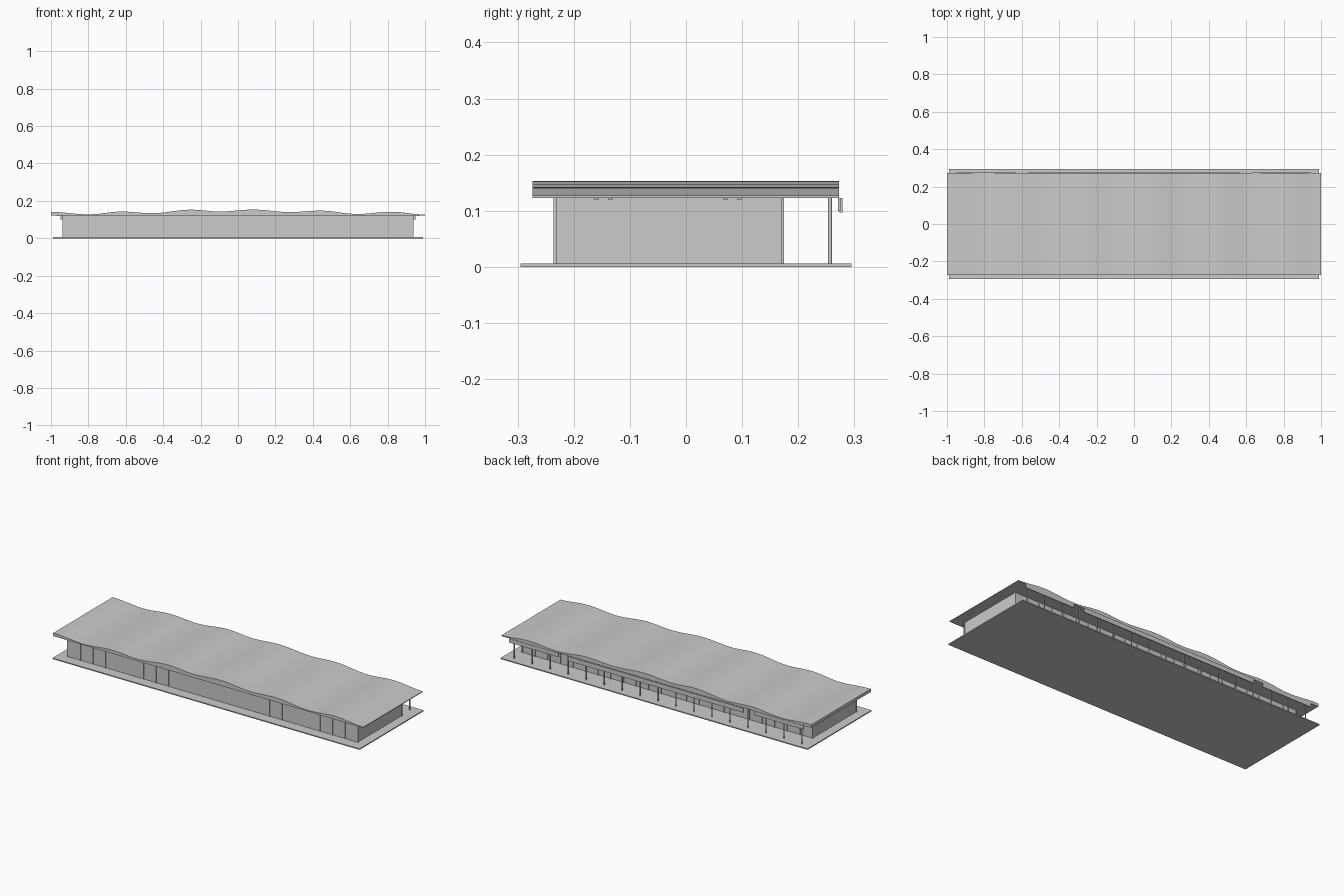
import bpy, bmesh, math

if "Cube" in bpy.data.objects:
    bpy.data.objects.remove(bpy.data.objects["Cube"], do_unlink=True)

grey = bpy.data.materials.new("light grey")
grey.use_nodes = True
colour = (0.6, 0.6, 0.6, 1)
grey.diffuse_color = colour
grey.node_tree.nodes["Principled BSDF"].inputs["Base Color"].default_value = colour


def finish(name, bm):
    bmesh.ops.recalc_face_normals(bm, faces=bm.faces[:])
    mesh = bpy.data.meshes.new(name)
    bm.to_mesh(mesh)
    bm.free()
    mesh.materials.append(grey)
    ob = bpy.data.objects.new(name, mesh)
    bpy.context.collection.objects.link(ob)
    return ob


def box(name, x0, x1, y0, y1, z0, z1):
    bm = bmesh.new()
    bmesh.ops.create_cube(bm, size=1)
    for v in bm.verts:
        v.co.x = x1 if v.co.x > 0 else x0
        v.co.y = y1 if v.co.y > 0 else y0
        v.co.z = z1 if v.co.z > 0 else z0
    return finish(name, bm)


def cylinder(name, x, y, z0, z1, radius):
    bm = bmesh.new()
    bmesh.ops.create_cone(bm, cap_ends=True, segments=12, radius1=radius,
                          radius2=radius, depth=z1 - z0)
    bmesh.ops.translate(bm, verts=bm.verts, vec=(x, y, (z0 + z1) / 2))
    return finish(name, bm)


FLOOR, EAVES = 0.006, 0.123

# Ground slab and main hall
box("floor_slab", -0.99, 0.99, -0.295, 0.295, 0, FLOOR)
box("hall", -0.935, 0.935, -0.233, 0.171, FLOOR, EAVES)

# Roof: flat underside with a wavy top, eased between crests and troughs
crests = [(-1, .141), (-.8, .128), (-.62, .143), (-.46, .134), (-.25, .153),
          (-.1, .143), (.08, .1535), (.28, .14), (.44, .148), (.64, .13),
          (.82, .142), (1, .127)]


def roof_height(x):
    for (xa, za), (xb, zb) in zip(crests, crests[1:]):
        if x <= xb:
            t = (x - xa) / (xb - xa)
            return za + (zb - za) * (1 - math.cos(math.pi * t)) / 2
    return crests[-1][1]


bm = bmesh.new()
steps = 100
profile = [(-1, EAVES)]
profile += [(-1 + 2 * i / steps, roof_height(-1 + 2 * i / steps)) for i in range(steps + 1)]
profile += [(1, EAVES)]
front = [bm.verts.new((x, -0.274, z)) for x, z in profile]
back = [bm.verts.new((x, 0.273, z)) for x, z in profile]
bm.faces.new(front)
bm.faces.new(back)
for i in range(len(profile)):
    j = (i + 1) % len(profile)
    bm.faces.new((front[i], front[j], back[j], back[i]))
roof = finish("wavy_roof", bm)
bpy.ops.object.select_all(action="DESELECT")
roof.select_set(True)
bpy.context.view_layer.objects.active = roof
bpy.ops.object.shade_smooth_by_angle(angle=math.radians(30))

# Front mullions in two window bays, with a blank wall between them
for i in range(24):
    x = -0.935 + 0.0813 * i
    if i < 11 or i > 15:
        box("front_mullion", x - 0.003, x + 0.003, -0.236, -0.23, FLOOR, EAVES)

# Back mullions
for i in range(24):
    x = -0.935 + 0.0813 * i
    box("back_mullion", x - 0.003, x + 0.003, 0.17, 0.175, FLOOR, EAVES)

# Veranda columns along the back
for i in range(17):
    cylinder("veranda_column", -0.928 + 0.116 * i, 0.257, FLOOR, EAVES, 0.0035)

# Hanging fascia boards under the back eaves
box("middle_fascia", -0.565, 0.565, 0.274, 0.279, 0.097, EAVES)
for side, name in ((-1, "right_fascia"), (1, "left_fascia")):
    xs = sorted((side * 0.63, side * 0.95))
    box(name, xs[0], xs[1], 0.271, 0.275, 0.1, EAVES)

# Small ceiling lamps under the end overhangs
for side in (-1, 1):
    for y in (-0.16, -0.135, 0.07, 0.095):
        cylinder("ceiling_lamp", side * 0.965, y, 0.1205, EAVES, 0.004)
